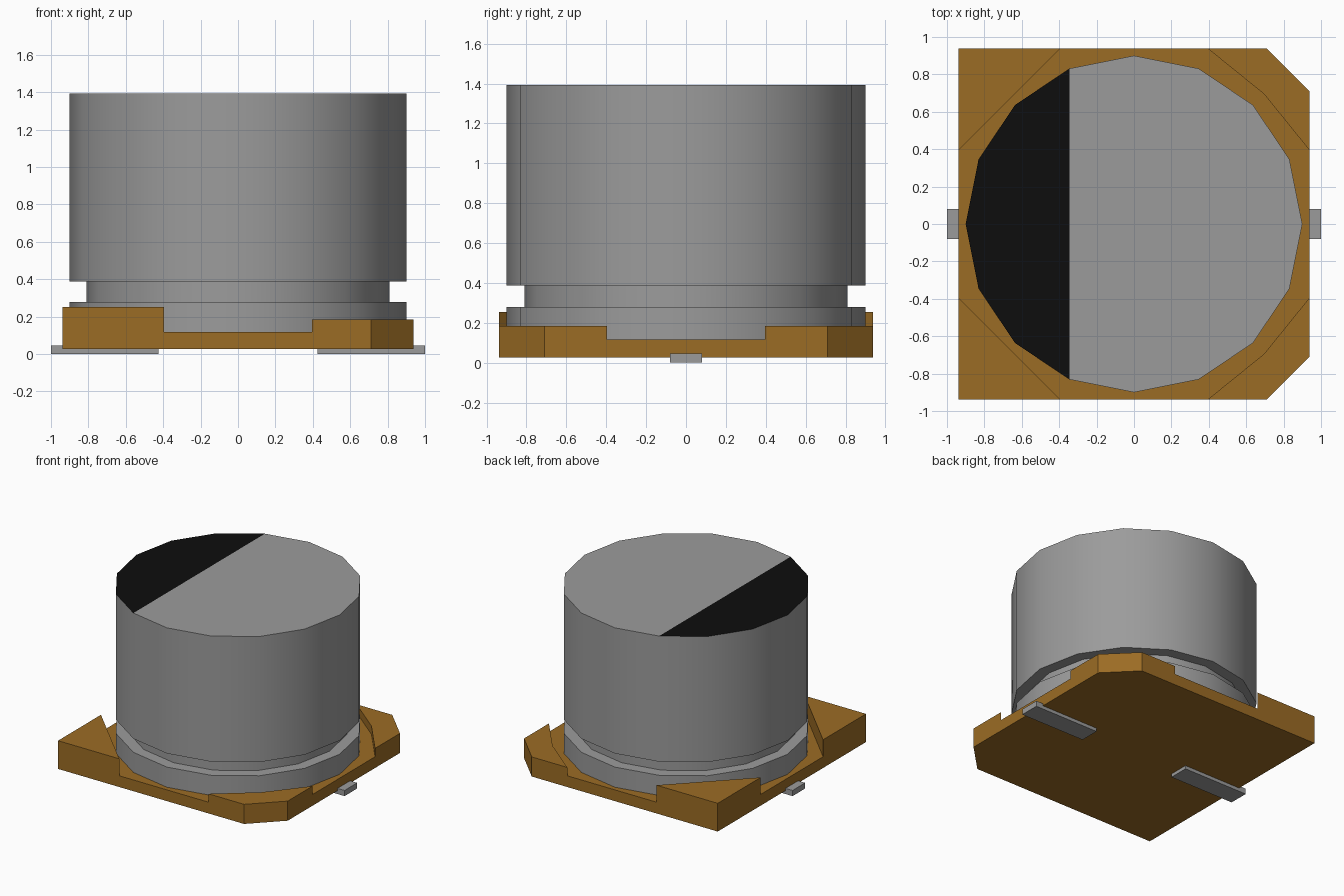
import bpy, bmesh, math

cube = bpy.data.objects.get("Cube")
if cube:
    bpy.data.objects.remove(cube)


def material(name, rgb):
    mat = bpy.data.materials.new(name)
    mat.use_nodes = True
    color = (*rgb, 1)
    mat.diffuse_color = color
    mat.node_tree.nodes["Principled BSDF"].inputs["Base Color"].default_value = color
    return mat


grey = material("aluminium grey", (0.33, 0.33, 0.33))
brown = material("base brown", (0.33, 0.15, 0.018))
black = material("stripe black", (0.004, 0.004, 0.004))


def finish(name, bm, *mats):
    bmesh.ops.recalc_face_normals(bm, faces=bm.faces)
    mesh = bpy.data.meshes.new(name)
    bm.to_mesh(mesh)
    bm.free()
    obj = bpy.data.objects.new(name, mesh)
    bpy.context.collection.objects.link(obj)
    for mat in mats:
        mesh.materials.append(mat)
    return obj


def prism(name, outline, z0, z1, mat):
    bm = bmesh.new()
    face = bm.faces.new([bm.verts.new((x, y, z0)) for x, y in outline])
    up = bmesh.ops.extrude_face_region(bm, geom=[face])["geom"]
    for v in up:
        if isinstance(v, bmesh.types.BMVert):
            v.co.z = z1
    return finish(name, bm, mat)


H = 0.9375      # half width of the base
C = 0.71        # start of the chamfer
N = 0.395       # start of the raised corners
BOTTOM, FLOOR = 0.027, 0.117

# Base plate, chamfered on the left side
prism("base_plate", [(-H, -H), (C, -H), (H, -C), (H, C), (C, H), (-H, H)],
      BOTTOM, FLOOR, brown)

# Raised corners and leads
for side, s in (("front", -1), ("back", 1)):
    prism(side + "_square_corner",
          [(-H, s * N), (-H, s * H), (-N, s * H)], FLOOR, 0.253, brown)
    prism(side + "_chamfered_corner",
          [(N, s * H), (C, s * H), (H, s * C), (H, s * N), (0.695, s * 0.695)],
          FLOOR, 0.184, brown)
for side, s in (("right", -1), ("left", 1)):
    prism(side + "_lead",
          [(s * 0.425, -0.08), (s, -0.08), (s, 0.08), (s * 0.425, 0.08)],
          0, 0.045, grey)

# Can: stacked sixteen-sided rings with a crimped neck
R, NECK, SIDES = 0.9, 0.81, 16
profile = [(R, FLOOR), (R, 0.278), (NECK, 0.278), (NECK, 0.387), (R, 0.387), (R, 1.393)]
bm = bmesh.new()
rings = []
for r, z in profile:
    angles = [2 * math.pi * i / SIDES for i in range(SIDES)]
    rings.append([bm.verts.new((r * math.cos(a), r * math.sin(a), z)) for a in angles])
for low, high in zip(rings, rings[1:]):
    for i in range(SIDES):
        j = (i + 1) % SIDES
        bm.faces.new((low[i], low[j], high[j], high[i]))
bm.faces.new(rings[0])
# The top is split at the chord where the polarity stripe begins
top = bm.faces.new(rings[-1])
stripe = bmesh.utils.face_split(top, rings[-1][5], rings[-1][11])[0]
for face in (top, stripe):
    if face.calc_center_median().x < -0.4:
        face.material_index = 1
can = finish("can", bm, grey, black)
bpy.context.view_layer.objects.active = can
can.select_set(True)
bpy.ops.object.shade_smooth_by_angle(angle=math.radians(30))
